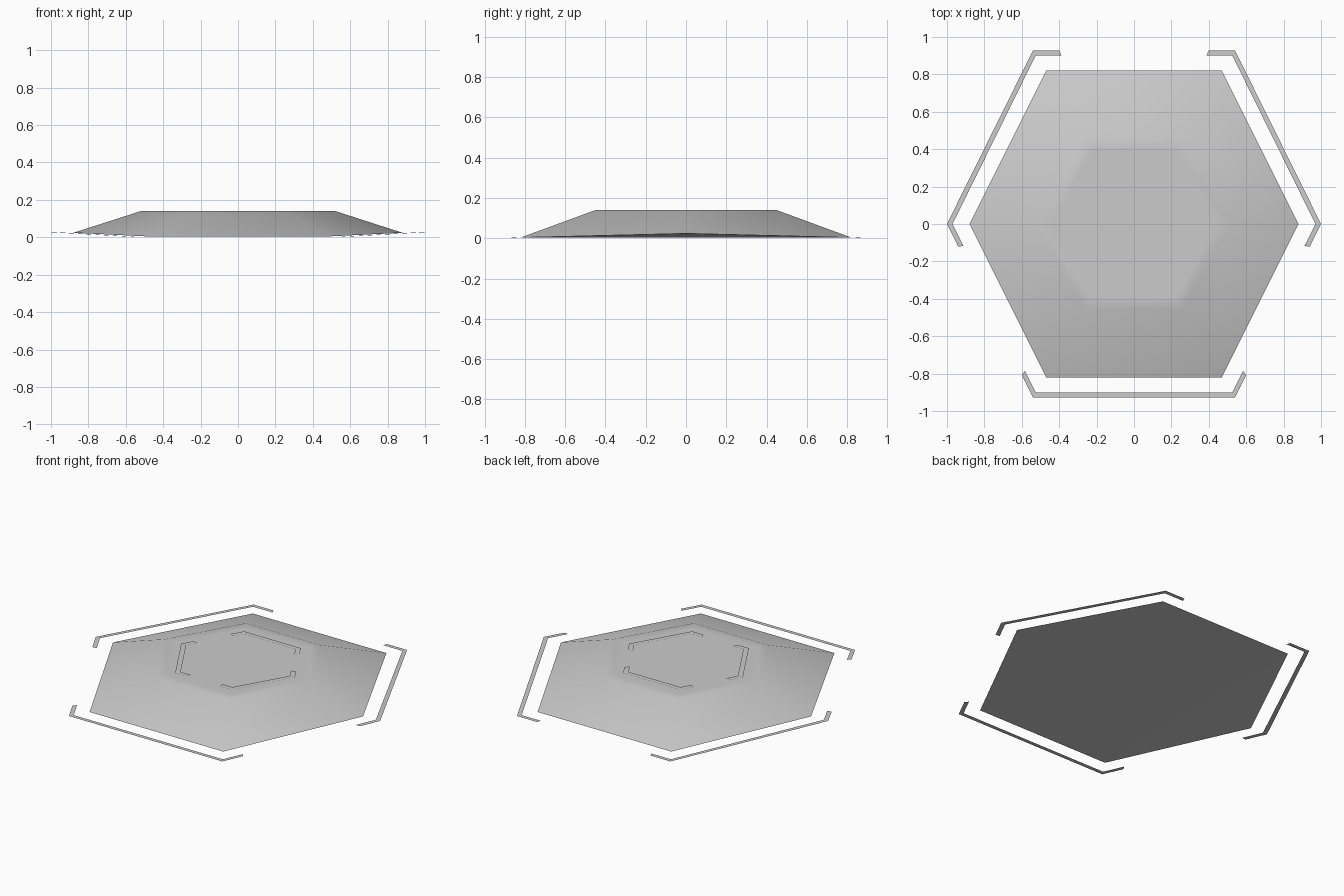
import bpy, bmesh
from mathutils import Vector

cube = bpy.data.objects.get("Cube")
if cube:
    bpy.data.objects.remove(cube)

grey = bpy.data.materials.new("plain_grey")
grey.use_nodes = True
colour = (0.6, 0.6, 0.6, 1)
grey.diffuse_color = colour
grey.node_tree.nodes["Principled BSDF"].inputs["Base Color"].default_value = colour


def hexagon(x, half_x, y, z_side, z_end):
    """Corners run counter-clockwise from +x."""
    pts = [(x, 0, z_side), (half_x, y, z_end), (-half_x, y, z_end),
           (-x, 0, z_side), (-half_x, -y, z_end), (half_x, -y, z_end)]
    return [Vector(p) for p in pts]


def finish(name, bm, smooth=False):
    mesh = bpy.data.meshes.new(name)
    bm.to_mesh(mesh)
    bm.free()
    mesh.materials.append(grey)
    for poly in mesh.polygons:
        poly.use_smooth = smooth
    obj = bpy.data.objects.new(name, mesh)
    bpy.context.collection.objects.link(obj)
    return obj


# Sloped hexagonal plate: rim, shoulder and flat inset top
bm = bmesh.new()
rings = [hexagon(0.88, 0.47, 0.82, 0.024, 0.004),
         hexagon(0.52, 0.26, 0.45, 0.14, 0.14),
         hexagon(0.45, 0.225, 0.39, 0.14, 0.14)]
rings = [[bm.verts.new(p) for p in ring] for ring in rings]
for low, high in zip(rings, rings[1:]):
    for i in range(6):
        j = (i + 1) % 6
        bm.faces.new((low[i], low[j], high[j], high[i]))
bm.faces.new(rings[-1])
finish("hexagonal_plate", bm, smooth=True)

# Underside, kept separate so the rim stays crisp
bm = bmesh.new()
c = [bm.verts.new(p) for p in hexagon(0.88, 0.47, 0.82, 0.024, 0.004)]
for ids in ((0, 5, 1), (1, 5, 4, 2), (2, 4, 3)):
    bm.faces.new([c[i] for i in ids])
finish("plate_underside", bm)


# Flat bracket along one hexagon edge, with a short hook round each corner
def bracket(name, outer, inner, start, hook):
    a, b, c, d = [(start + k) % 6 for k in (-1, 0, 1, 2)]

    def path(h):
        return [h[b].lerp(h[a], hook), h[b], h[c], h[c].lerp(h[d], hook)]

    bm = bmesh.new()
    out = [bm.verts.new(p) for p in path(outer)]
    ins = [bm.verts.new(p) for p in path(inner)]
    for i in range(3):
        bm.faces.new((out[i], out[i + 1], ins[i + 1], ins[i]))
    finish(name, bm)


outer_line = (hexagon(1.0, 0.54, 0.928, 0.027, 0.001),
              hexagon(0.97, 0.525, 0.902, 0.027, 0.001))
inner_line = (hexagon(0.4, 0.2, 0.346, 0.144, 0.144),
              hexagon(0.365, 0.182, 0.316, 0.144, 0.144))
for start, side in ((0, "back_right"), (2, "back_left"), (4, "front")):
    bracket("outer_bracket_" + side, *outer_line, start, 0.13)
for start, side in ((1, "back"), (3, "front_left"), (5, "front_right")):
    bracket("inner_bracket_" + side, *inner_line, start, 0.2)
